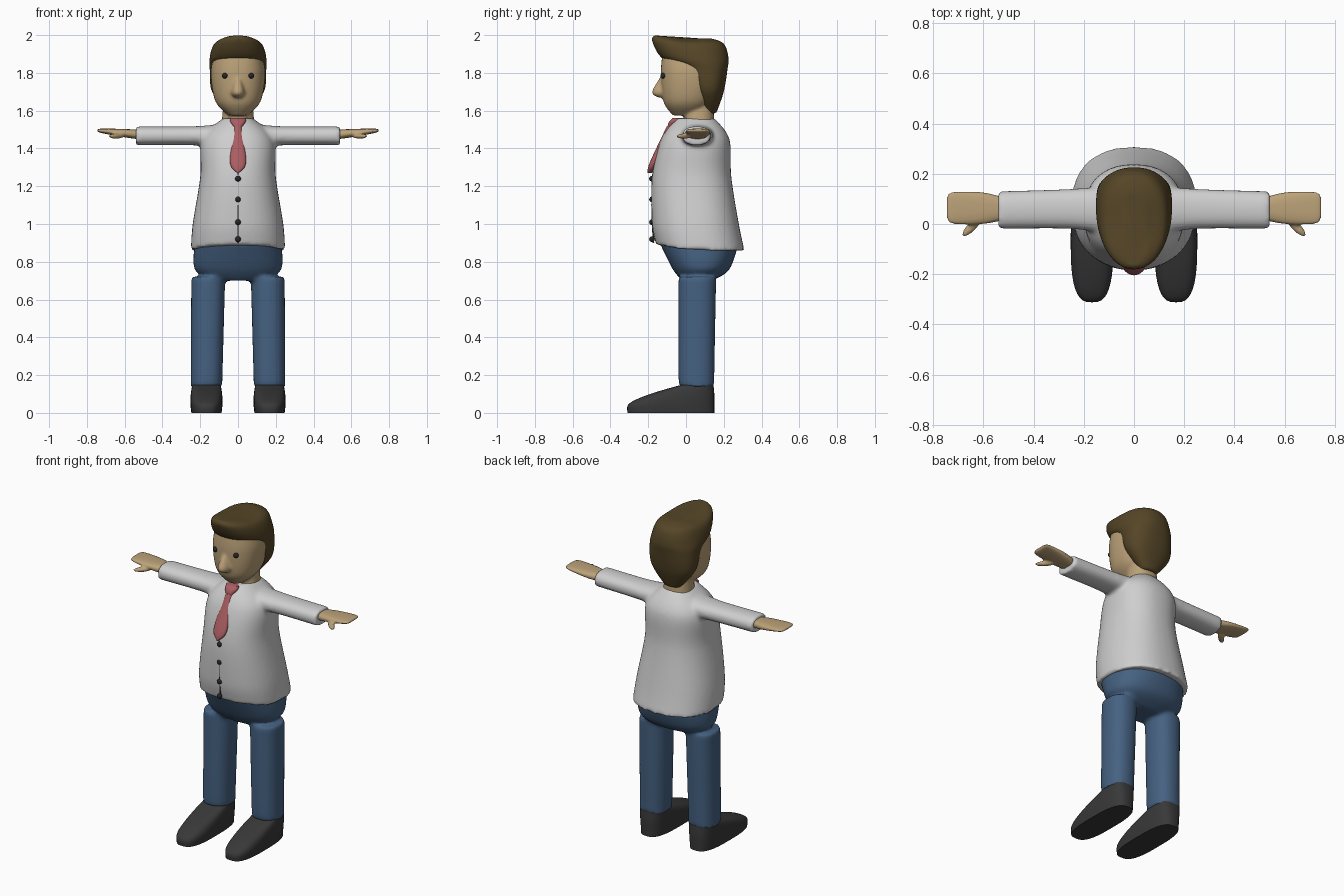
import bpy, bmesh, math
from mathutils import Matrix

if "Cube" in bpy.data.objects:
    bpy.data.objects.remove(bpy.data.objects["Cube"])


def material(name, *rgb):
    mat = bpy.data.materials.new(name)
    mat.use_nodes = True
    mat.diffuse_color = (*rgb, 1)
    mat.node_tree.nodes["Principled BSDF"].inputs["Base Color"].default_value = (*rgb, 1)
    return mat


cloth = material("light grey cloth", 0.62, 0.62, 0.62)
skin = material("skin", 0.5, 0.36, 0.19)
brown = material("brown hair", 0.09, 0.06, 0.02)
denim = material("blue denim", 0.06, 0.12, 0.22)
red = material("red silk", 0.4, 0.11, 0.12)
leather = material("dark leather", 0.04, 0.04, 0.04)
black = material("black", 0.02, 0.02, 0.02)


def clamp(value):
    return max(0, min(1, value))


def signed_power(value, exponent):
    return math.copysign(abs(value) ** exponent, value)


def smooth_path(rings, steps=6):
    """Catmull-Rom curve through the rings, end rings repeated."""
    padded = [rings[0], *rings, rings[-1]]
    for before, start, end, after in zip(padded, padded[1:], padded[2:], padded[3:]):
        for step in range(steps):
            t = step / steps
            yield [b + t / 2 * (c - a + t * (2 * a - 5 * b + 4 * c - d + t * (3 * (b - c) + d - a)))
                   for a, b, c, d in zip(before, start, end, after)]
    yield rings[-1]


def loft(bm, *rings, along_x=False, centre=0, side=1, power=2.3, segments=40):
    """Closed skin over rings of (position, half width, front y, back y)."""
    loops = []
    for position, half, front, back in smooth_path(rings):
        loop = []
        for k in range(segments):
            angle = math.tau * k / segments
            across = centre + half * signed_power(math.cos(angle), 2 / power)
            y = (front + back) / 2 + (back - front) / 2 * signed_power(math.sin(angle), 2 / power)
            x, z = (position, across) if along_x else (across, position)
            loop.append(bm.verts.new((x * side, y, z)))
        loops.append(loop)
    for lower, upper in zip(loops, loops[1:]):
        for k in range(segments):
            bm.faces.new((lower[k - 1], lower[k], upper[k], upper[k - 1]))
    bm.faces.new(loops[0])
    bm.faces.new(loops[-1])


def ball(bm, centre, size, turn=0):
    matrix = Matrix.Translation(centre) @ Matrix.Rotation(turn, 4, "Z") @ Matrix.Diagonal((*size, 1))
    bmesh.ops.create_uvsphere(bm, u_segments=20, v_segments=12, radius=1, matrix=matrix)


def finish(name, bm, mat, fuse=0, soften=6, angle=50):
    """Make the object; fuse melts overlapping volumes into one soft skin."""
    bmesh.ops.recalc_face_normals(bm, faces=bm.faces)
    mesh = bpy.data.meshes.new(name)
    bm.to_mesh(mesh)
    bm.free()
    mesh.materials.append(mat)
    part = bpy.data.objects.new(name, mesh)
    bpy.context.collection.objects.link(part)
    bpy.ops.object.select_all(action="DESELECT")
    part.select_set(True)
    bpy.context.view_layer.objects.active = part
    bpy.ops.object.shade_smooth_by_angle(angle=math.radians(angle))
    if fuse:
        remesh = part.modifiers.new("Fuse", "REMESH")
        remesh.mode, remesh.voxel_size, remesh.use_smooth_shade = "VOXEL", fuse, True
        relax = part.modifiers.new("Soften", "SMOOTH")
        relax.factor, relax.iterations = 0.5, soften


sides = {"right": -1, "left": 1}

# Shirt body and sleeves, with the hem lifted at the front
bm = bmesh.new()
loft(bm, (0.86, 0.25, -0.16, 0.31), (1, 0.24, -0.18, 0.28), (1.25, 0.2, -0.18, 0.24),
     (1.45, 0.19, -0.13, 0.23), (1.56, 0.08, -0.05, 0.15))
for v in bm.verts:
    v.co.z += 0.2 * clamp(-v.co.y) * clamp((1 - v.co.z) * 8)
for side in sides.values():
    loft(bm, (0.1, 0.06, -0.04, 0.15), (0.25, 0.05, -0.02, 0.14), (0.54, 0.05, -0.02, 0.13),
         along_x=True, centre=1.467, side=side)
finish("shirt", bm, cloth, fuse=0.01, soften=10)

# Trousers: hips and two legs that splay toward the ankle
bm = bmesh.new()
loft(bm, (0.7, 0.14, -0.02, 0.14), (0.76, 0.23, -0.07, 0.23), (0.9, 0.23, -0.14, 0.28))
for side in sides.values():
    loft(bm, (0.14, 0.08, -0.03, 0.15), (0.2, 0.08, -0.04, 0.15), (0.72, 0.09, -0.04, 0.16),
         centre=0.158, side=side)
for v in bm.verts:
    v.co.x *= 1 + 0.1 * clamp(0.7 - v.co.z)
finish("trousers", bm, denim, fuse=0.01, soften=10)

for label, side in sides.items():
    # Shoe with a long sloping toe
    bm = bmesh.new()
    loft(bm, (0, 0.08, -0.31, 0.15), (0.05, 0.085, -0.3, 0.15), (0.1, 0.083, -0.19, 0.15),
         (0.15, 0.075, -0.02, 0.145), centre=0.167, side=side, power=2.9)
    finish(label + "_shoe", bm, leather)

    # Flat mitten hand, rising a little from the wrist, with a drooping thumb
    bm = bmesh.new()
    loft(bm, (0.5, 0.026, 0.02, 0.1), (0.6, 0.022, 0, 0.126), (0.72, 0.012, 0, 0.128),
         (0.745, 0.005, 0.02, 0.11), along_x=True, side=side, power=2.6)
    for v in bm.verts:
        v.co.z += 1.475 + 0.1 * clamp(abs(v.co.x) - 0.54)
    ball(bm, (0.645 * side, -0.01, 1.465), (0.055, 0.018, 0.014), turn=-0.8 * side)
    finish(label + "_hand", bm, skin, fuse=0.006)

    # Eye
    bm = bmesh.new()
    ball(bm, (0.07 * side, -0.12, 1.785), (0.015, 0.015, 0.015))
    finish(label + "_eye", bm, black)

# Head with nose and neck
bm = bmesh.new()
loft(bm, (1.575, 0.05, -0.07, 0.06), (1.65, 0.12, -0.12, 0.14), (1.8, 0.144, -0.134, 0.19),
     (1.93, 0.12, -0.12, 0.17))
loft(bm, (1.67, 0.025, -0.15, 0), (1.7, 0.04, -0.18, 0), (1.79, 0.015, -0.13, 0))
loft(bm, (1.5, 0.09, -0.02, 0.15), (1.66, 0.075, 0, 0.145))
finish("head", bm, skin, fuse=0.008)

# Hair: full at the back, quiff at the front, dipping across the crown
bm = bmesh.new()
loft(bm, (1.585, 0.05, 0.1, 0.16), (1.7, 0.138, 0.04, 0.2), (1.82, 0.15, -0.02, 0.22),
     (1.88, 0.15, -0.13, 0.225), (1.97, 0.125, -0.18, 0.2), (2, 0.06, -0.17, 0.13))
for v in bm.verts:
    dip = math.exp(-(10 * v.co.y) ** 2) + clamp(5 * v.co.y)
    v.co.z -= 0.2 * dip * clamp(v.co.z - 1.9)
finish("hair", bm, brown, fuse=0.009, soften=4)

# Tie: knot and hanging blade
bm = bmesh.new()
loft(bm, (1.56, 0.04, -0.07, -0.03), (1.54, 0.04, -0.09, -0.03), (1.51, 0.02, -0.1, -0.06))
loft(bm, (1.52, 0.018, -0.1, -0.06), (1.33, 0.043, -0.19, -0.15), (1.27, 0.005, -0.205, -0.18))
finish("tie", bm, red)

# Buttons along a thin placket seam
bm = bmesh.new()
for z in (1.24, 1.13, 1.01, 0.92):
    ball(bm, (0, -0.18, z), (0.015, 0.015, 0.015))
finish("buttons", bm, black)
bm = bmesh.new()
loft(bm, (0.9, 0.003, -0.176, -0.168), (1.1, 0.003, -0.184, -0.176), (1.28, 0.003, -0.178, -0.17),
     segments=8)
finish("placket_seam", bm, leather)
